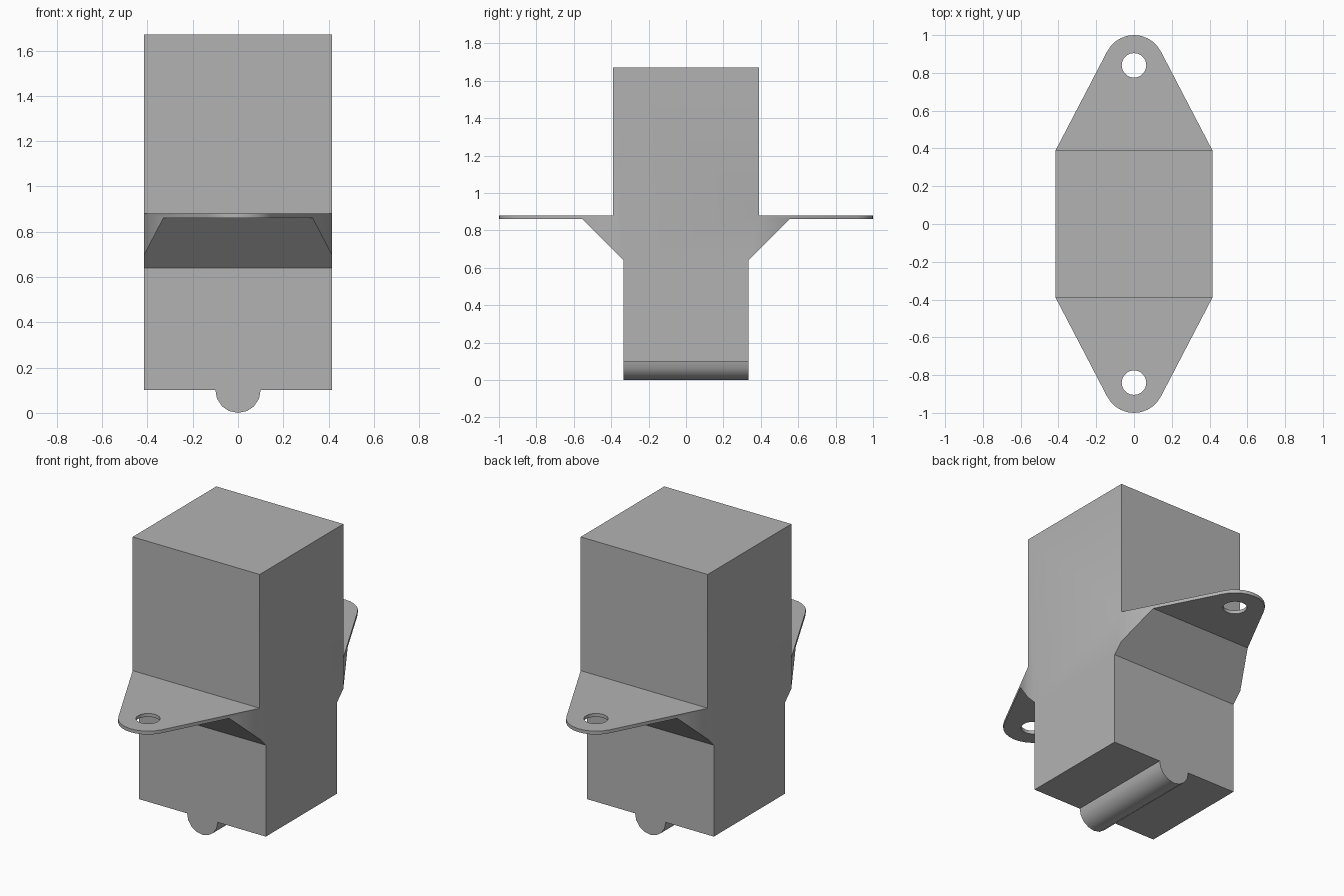
import bpy, bmesh
from math import sin, cos, radians, pi
from mathutils import Vector

cube = bpy.data.objects.get("Cube")
if cube:
    bpy.data.objects.remove(cube)

grey = bpy.data.materials.new("mid grey")
grey.use_nodes = True
colour = (0.45, 0.45, 0.45, 1)
grey.diffuse_color = colour
grey.node_tree.nodes["Principled BSDF"].inputs["Base Color"].default_value = colour

HALF_WIDTH, WALL_Y, TOP = 0.415, 0.39, 1.67
EYE_Y, EYE_R, HOLE_R = 0.84, 0.16, 0.065
RIB_R = 0.1


def prism(name, points, to_3d, start, end):
    """Extrude a flat outline from start to end along the remaining axis."""
    bm = bmesh.new()
    face = bm.faces.new([bm.verts.new(to_3d(a, b, start)) for a, b in points])
    new = bmesh.ops.extrude_face_region(bm, geom=[face])["geom"]
    shift = Vector(to_3d(0, 0, end - start))
    bmesh.ops.translate(bm, vec=shift, verts=[v for v in new if isinstance(v, bmesh.types.BMVert)])
    bmesh.ops.recalc_face_normals(bm, faces=bm.faces)
    mesh = bpy.data.meshes.new(name)
    bm.to_mesh(mesh)
    bm.free()
    mesh.materials.append(grey)
    obj = bpy.data.objects.new(name, mesh)
    bpy.context.collection.objects.link(obj)
    return obj


def arc(centre, radius, first, last, steps):
    angles = [first + (last - first) * i / steps for i in range(steps + 1)]
    return [(radius * cos(a), centre + radius * sin(a)) for a in angles]


def combine(target, cutter, operation):
    bpy.context.view_layer.objects.active = target
    mod = target.modifiers.new(operation, 'BOOLEAN')
    mod.operation, mod.solver, mod.object = operation, 'EXACT', cutter
    bpy.ops.object.modifier_apply(modifier=mod.name)
    bpy.data.objects.remove(cutter)


along_x = lambda a, b, t: (t, a, b)
along_y = lambda a, b, t: (a, t, b)
along_z = lambda a, b, t: (a, b, t)

# Side outline: stem, sloped shoulder, thin flange, upper block
half = [(0.333, -0.1), (0.333, 0.64), (0.553, 0.86), (1.1, 0.86),
        (1.1, 0.88), (WALL_Y, 0.88), (WALL_Y, TOP)]
side = half + [(-y, z) for y, z in reversed(half)]
body = prism("flanged_housing", side, along_x, -0.6, 0.6)

# Plan outline: rectangle tapering to a rounded eye at each end
tilt = radians(27.5)
back = [(HALF_WIDTH, WALL_Y)] + arc(EYE_Y, EYE_R, tilt, pi - tilt, 10) + [(-HALF_WIDTH, WALL_Y)]
plan = prism("plan_cutter", back + [(-x, -y) for x, y in back], along_z, -0.3, 2)
combine(body, plan, 'INTERSECT')

# Front outline: flat base with a half-round rib underneath
rib = arc(RIB_R, RIB_R, pi, 2 * pi, 8)
front = [(-0.6, RIB_R)] + rib + [(0.6, RIB_R), (0.6, 2), (-0.6, 2)]
combine(body, prism("base_cutter", front, along_y, -1.2, 1.2), 'INTERSECT')

# Bolt holes
for sign in (-1, 1):
    ring = arc(sign * EYE_Y, HOLE_R, 0, 2 * pi, 20)[:-1]
    combine(body, prism("hole_cutter", ring, along_z, 0.8, 1), 'DIFFERENCE')

bpy.ops.object.select_all(action='DESELECT')
body.select_set(True)
bpy.context.view_layer.objects.active = body
bpy.ops.object.shade_smooth_by_angle(angle=radians(30))
